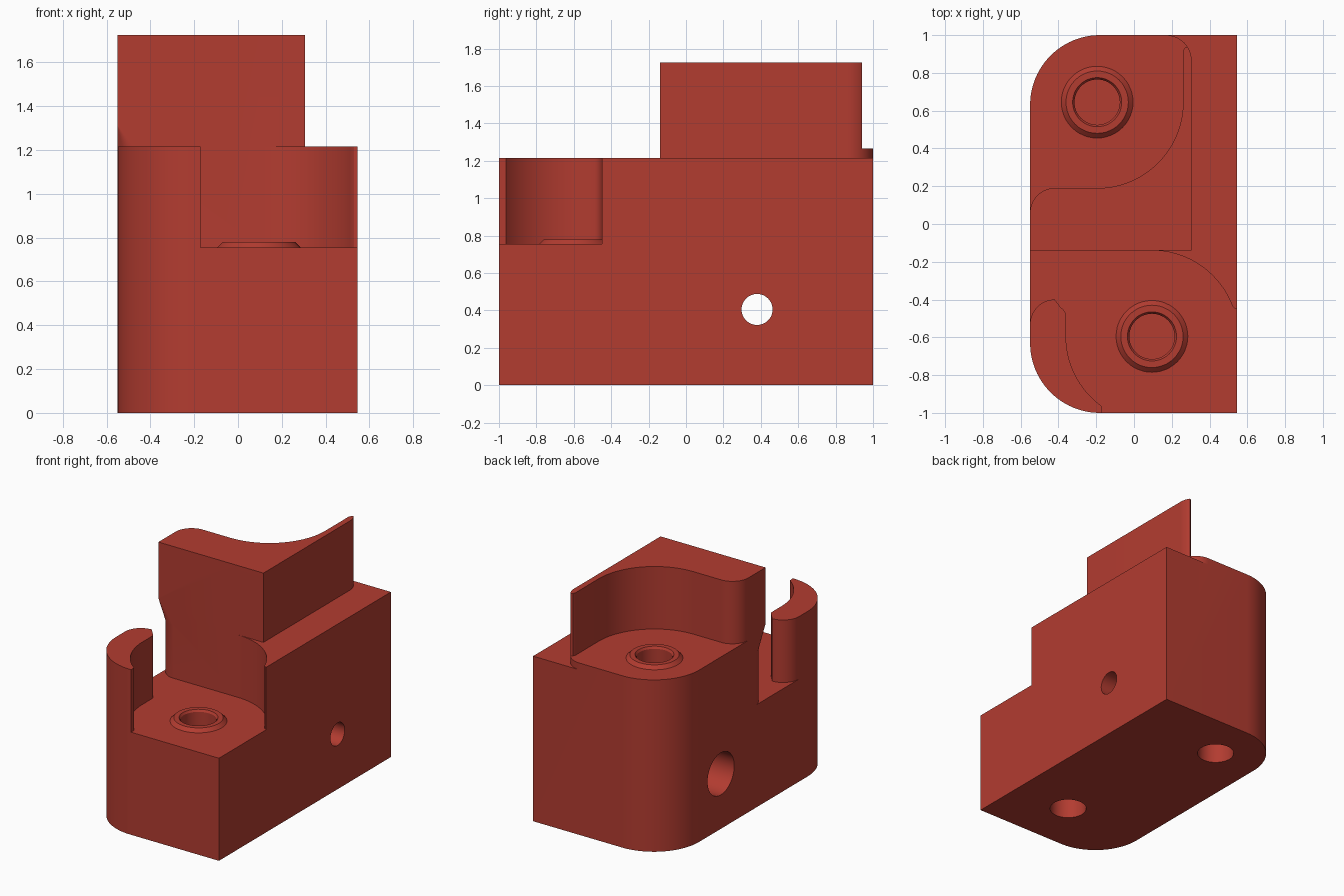
import bpy, bmesh, math

if "Cube" in bpy.data.objects:
    bpy.data.objects.remove(bpy.data.objects["Cube"])

red = bpy.data.materials.new("brick_red")
red.diffuse_color = (0.45, 0.045, 0.03, 1)
red.use_nodes = True
red.node_tree.nodes["Principled BSDF"].inputs["Base Color"].default_value = red.diffuse_color


def arc(cx, cy, r, a0, a1, n=16):
    return [(cx + r * math.cos(math.radians(a0 + (a1 - a0) * i / n)),
             cy + r * math.sin(math.radians(a0 + (a1 - a0) * i / n))) for i in range(n + 1)]


def circle(cx, cy, r, n=48):
    return arc(cx, cy, r, 0, 360, n)[:-1]


def loft(name, rings):
    """Solid through a stack of (outline, z) rings."""
    bm = bmesh.new()
    loops = [[bm.verts.new((x, y, z)) for x, y in pts] for pts, z in rings]
    bm.faces.new(loops[0])
    bm.faces.new(loops[-1])
    for a, b in zip(loops, loops[1:]):
        n = len(a)
        for i in range(n):
            bm.faces.new((a[i], a[(i + 1) % n], b[(i + 1) % n], b[i]))
    bmesh.ops.recalc_face_normals(bm, faces=bm.faces)
    me = bpy.data.meshes.new(name)
    bm.to_mesh(me)
    bm.free()
    me.materials.append(red)
    ob = bpy.data.objects.new(name, me)
    bpy.context.collection.objects.link(ob)
    return ob


def combine(target, tool, op):
    mod = target.modifiers.new(op, 'BOOLEAN')
    mod.operation, mod.solver, mod.object = op, 'EXACT', tool
    bpy.context.view_layer.objects.active = target
    bpy.ops.object.modifier_apply(modifier=mod.name)
    bpy.data.objects.remove(tool)


L, R, PAD_R = -0.55, 0.545, 0.305
FRONT = (0.095, -0.595, 0.755)   # screw seat x, y, floor height
REAR = (-0.195, 0.645, 1.265)
SWEEP = 0.455                    # clearance radius around each screw

# Main block with two rounded left corners
back_left = arc(-0.18, 0.63, 0.37, 90, 180, 24)
front_left = arc(-0.18, -0.63, 0.37, 180, 270, 24)
block = loft("clamp_block", [([(R, -1), (R, 1)] + back_left + front_left, z) for z in (0, 1.215)])

# Raised upper block
pad = [(L, -0.14), (PAD_R, -0.14)] + arc(0.17, 0.865, 0.135, 0, 90) + back_left
combine(block, loft("upper_block", [(pad, 1.215), (pad, 1.725)]), 'UNION')

# Rear pocket, leaving a thin fin on the right
rear = ([(-0.8, 0.06)] + arc(-0.42, 0.06, 0.13, 180, 90)
        + arc(REAR[0], REAR[1], SWEEP, -90, 0, 32)
        + [(0.26, 0.915), (0.267, 0.932), (0.283, 0.94), (0.5, 0.94), (0.5, 1.3), (-0.8, 1.3)])
combine(block, loft("rear_pocket", [(rear, REAR[2]), (rear, 2)]), 'DIFFERENCE')

# Front pocket, leaving a curved post at the left corner
front = ([(-0.8, -0.14)] + arc(FRONT[0], FRONT[1], SWEEP, 90, 21, 24)
         + [(0.53, -0.445), (0.545, -0.45), (0.8, -0.45), (0.8, -1.3), (-0.17, -1.3), (-0.17, -0.99)]
         + arc(FRONT[0], FRONT[1], SWEEP, 234, 180, 24)
         + arc(-0.415, -0.49, 0.055, 0, 60, 6) + arc(-0.42, -0.53, 0.13, 90, 180)
         + [(-0.8, -0.53)])
combine(block, loft("front_pocket", [(front, FRONT[2]), (front, 2)]), 'DIFFERENCE')

# Rounded wall corner that tapers out to a sharp corner higher up
corner = ([(-0.6, -0.02), (-0.6, -0.19), (-0.43, -0.19)]
          + arc(-0.43, -0.02, 0.12, 270, 180, 12))
tip = [(L + (x - L) * 0.01, -0.14 + (y + 0.14) * 0.01) for x, y in corner]
combine(block, loft("corner_relief", [(corner, FRONT[2]), (corner, 1.14), (tip, 1.31)]), 'DIFFERENCE')

# Screw seats: chamfered collar, blind hole above and below
for x, y, z in (FRONT, REAR):
    collar = [(circle(x, y, r), z + h) for r, h in ((0.19, -0.02), (0.19, 0), (0.165, 0.025))]
    combine(block, loft("collar", collar), 'UNION')
    hole = [(circle(x, y, r), z + h) for r, h in ((0.12, -0.3), (0.12, 0.01), (0.13, 0.025), (0.13, 0.1))]
    combine(block, loft("screw_hole", hole), 'DIFFERENCE')
    under = circle(x, y, 0.125)
    combine(block, loft("bottom_hole", [(under, -0.1), (under, 0.25)]), 'DIFFERENCE')

# Cross hole through the block with a wide counterbore on the left
for r, x0, x1 in ((0.083, -0.8, 0.8), (0.155, -0.8, 0.0)):
    bore = loft("cross_bore", [(circle(0, 0, r), x0), (circle(0, 0, r), x1)])
    for v in bore.data.vertices:
        a, b, c = v.co
        v.co = (c, a + 0.38, b + 0.405)
    combine(block, bore, 'DIFFERENCE')

bpy.ops.object.select_all(action='DESELECT')
block.select_set(True)
bpy.context.view_layer.objects.active = block
bpy.ops.object.shade_smooth_by_angle(angle=math.radians(30))
